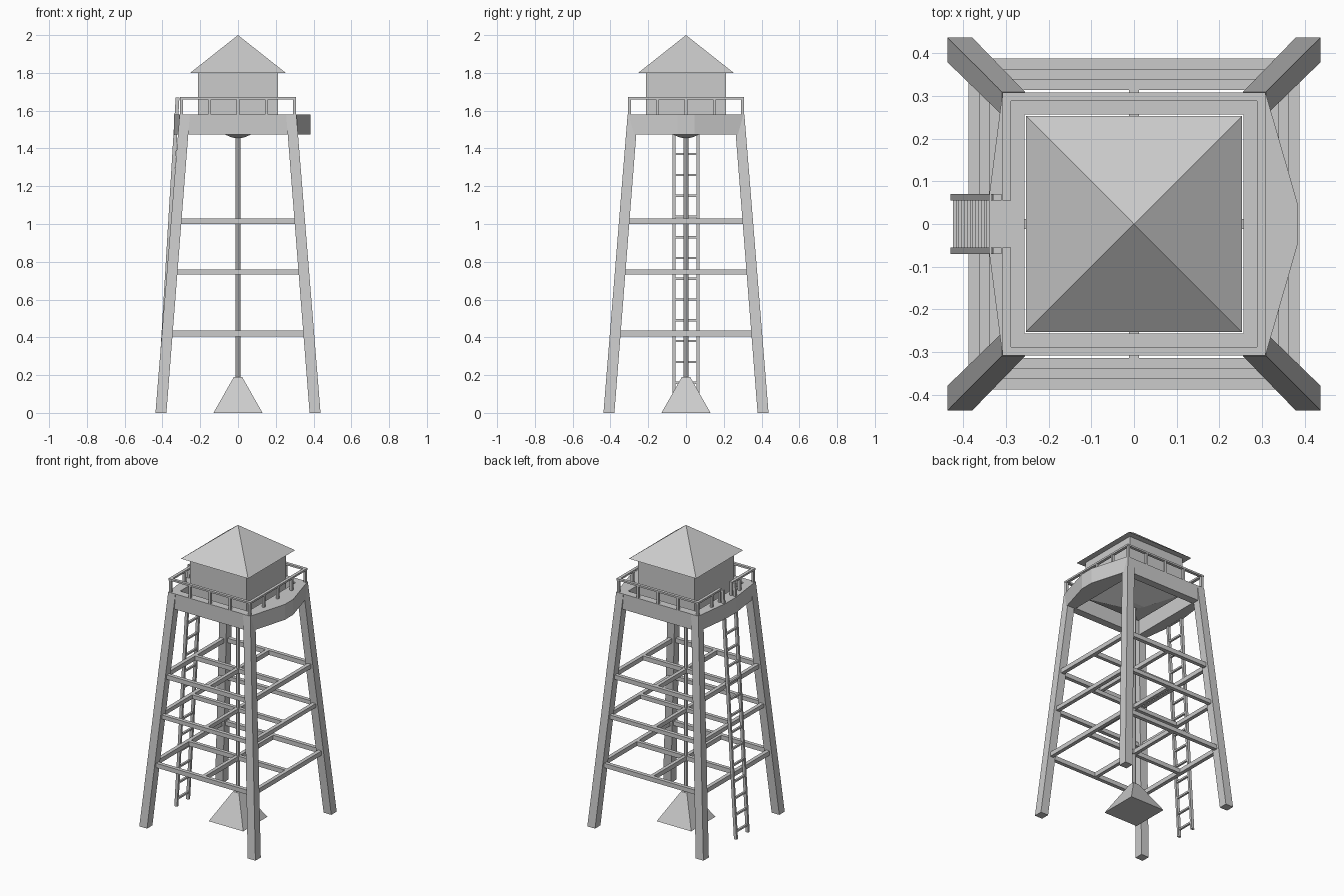
import bpy, bmesh
from mathutils import Vector

if "Cube" in bpy.data.objects:
    bpy.data.objects.remove(bpy.data.objects["Cube"])


def make(name, bm):
    bmesh.ops.recalc_face_normals(bm, faces=bm.faces)
    me = bpy.data.meshes.new(name)
    bm.to_mesh(me)
    bm.free()
    ob = bpy.data.objects.new(name, me)
    bpy.context.collection.objects.link(ob)
    return ob


def loft(bm, rings):
    """Closed solid through a list of matching point rings."""
    vs = [[bm.verts.new(p) for p in r] for r in rings]
    n = len(rings[0])
    for a, b in zip(vs, vs[1:]):
        for i in range(n):
            bm.faces.new((a[i], a[(i + 1) % n], b[(i + 1) % n], b[i]))
    bm.faces.new(vs[0][::-1])
    bm.faces.new(vs[-1])


def square(cx, cy, z, hx, hy=None):
    hy = hx if hy is None else hy
    return [(cx - hx, cy - hy, z), (cx + hx, cy - hy, z),
            (cx + hx, cy + hy, z), (cx - hx, cy + hy, z)]


def box(bm, x0, x1, y0, y1, z0, z1):
    c = ((x0 + x1) / 2, (y0 + y1) / 2)
    h = ((x1 - x0) / 2, (y1 - y0) / 2)
    loft(bm, [square(*c, z0, *h), square(*c, z1, *h)])


def prism(bm, outline, z0, z1):
    loft(bm, [[(x, y, z) for x, y in outline] for z in (z0, z1)])


TOP = 1.58


def leg_centre(z):
    return 0.408 + (0.282 - 0.408) * z / TOP


# Four inward-leaning legs
for sx, sy, tag in ((-1, -1, "front_left"), (1, -1, "front_right"),
                    (-1, 1, "back_left"), (1, 1, "back_right")):
    bm = bmesh.new()
    loft(bm, [square(sx * leg_centre(z), sy * leg_centre(z), z, h)
              for z, h in ((0, 0.029), (TOP, 0.027))])
    make(tag + "_leg", bm)

# Horizontal brace levels: perimeter beams plus a cross to the centre pipe
for k, (z0, z1) in enumerate(((0.405, 0.435), (0.733, 0.76), (1.0, 1.03))):
    bm = bmesh.new()
    c = leg_centre((z0 + z1) / 2)
    e = c - 0.025
    for s in (-1, 1):
        a, b = sorted((s * c - 0.013, s * c + 0.013))
        box(bm, -e, e, a, b, z0, z1)
        box(bm, a, b, -e, e, z0, z1)
    box(bm, -c, c, -0.012, 0.012, z0, z1)
    box(bm, -0.012, 0.012, -c, c, z0, z1)
    make("brace_level_%d" % (k + 1), bm)

# Walkway beams: straight front and back, bulging left and right
bm = bmesh.new()
for s in (-1, 1):
    a, b = sorted((s * 0.256, s * 0.308))
    box(bm, -0.262, 0.262, a, b, 1.475, TOP)
for s, out, flat in ((-1, 0.34, 0.06), (1, 0.384, 0.045)):
    prism(bm, [(s * 0.256, -0.256), (s * 0.308, -0.308), (s * out, -flat),
               (s * out, flat), (s * 0.308, 0.308), (s * 0.256, 0.256)], 1.475, TOP)
make("walkway", bm)

# Railing with a gap on the left for the ladder
bm = bmesh.new()
r0, r1, zr0, zr1 = 0.288, 0.308, 1.66, 1.672
for s in (-1, 1):
    a, b = sorted((s * r0, s * r1))
    box(bm, -r1, r1, a, b, zr0, zr1)
    box(bm, -r1, -r0, *sorted((s * 0.055, s * r0)), zr0, zr1)
    for t in (-0.298, -0.15, 0, 0.15, 0.298):
        box(bm, t - 0.008, t + 0.008, s * 0.298 - 0.008, s * 0.298 + 0.008, TOP, zr0)
    for t in (-0.15, 0, 0.15) if s > 0 else (-0.15, -0.063, 0.063, 0.15):
        box(bm, s * 0.298 - 0.008, s * 0.298 + 0.008, t - 0.008, t + 0.008, TOP, zr0)
box(bm, r0, r1, -r0, r0, zr0, zr1)
make("railing", bm)


# Leaning ladder on the left
def ladder_x(z):
    return -0.42 + 0.1 * z / 1.67


bm = bmesh.new()
for s in (-1, 1):
    loft(bm, [square(ladder_x(z), s * 0.063, z, 0.010, 0.0075) for z in (0, 1.67)])
for i in range(14):
    z = 0.05 + 0.11 * i
    x = ladder_x(z)
    box(bm, x - 0.007, x + 0.007, -0.058, 0.058, z - 0.006, z + 0.006)
make("ladder", bm)

# Cabin with a shallow tapered underside
bm = bmesh.new()
loft(bm, [square(0, 0, z, h) for z, h in
          ((1.455, 0.02), (1.463, 0.045), (1.54, 0.213), (1.8, 0.213))])
make("cabin", bm)

# Pyramid roof
bpy.ops.mesh.primitive_cone_add(vertices=4, radius1=0.253 * 2 ** 0.5, radius2=0,
                                depth=0.2, location=(0, 0, 1.9),
                                rotation=(0, 0, 0.785398))
bpy.context.object.name = "roof"

# Centre pipe and its pyramid footing
bpy.ops.mesh.primitive_cylinder_add(vertices=8, radius=0.0135, depth=1.3,
                                    location=(0, 0, 0.82))
bpy.context.object.name = "centre_pipe"
bm = bmesh.new()
loft(bm, [square(0, 0, 0, 0.13), square(0, 0, 0.19, 0.022)])
make("footing", bm)
